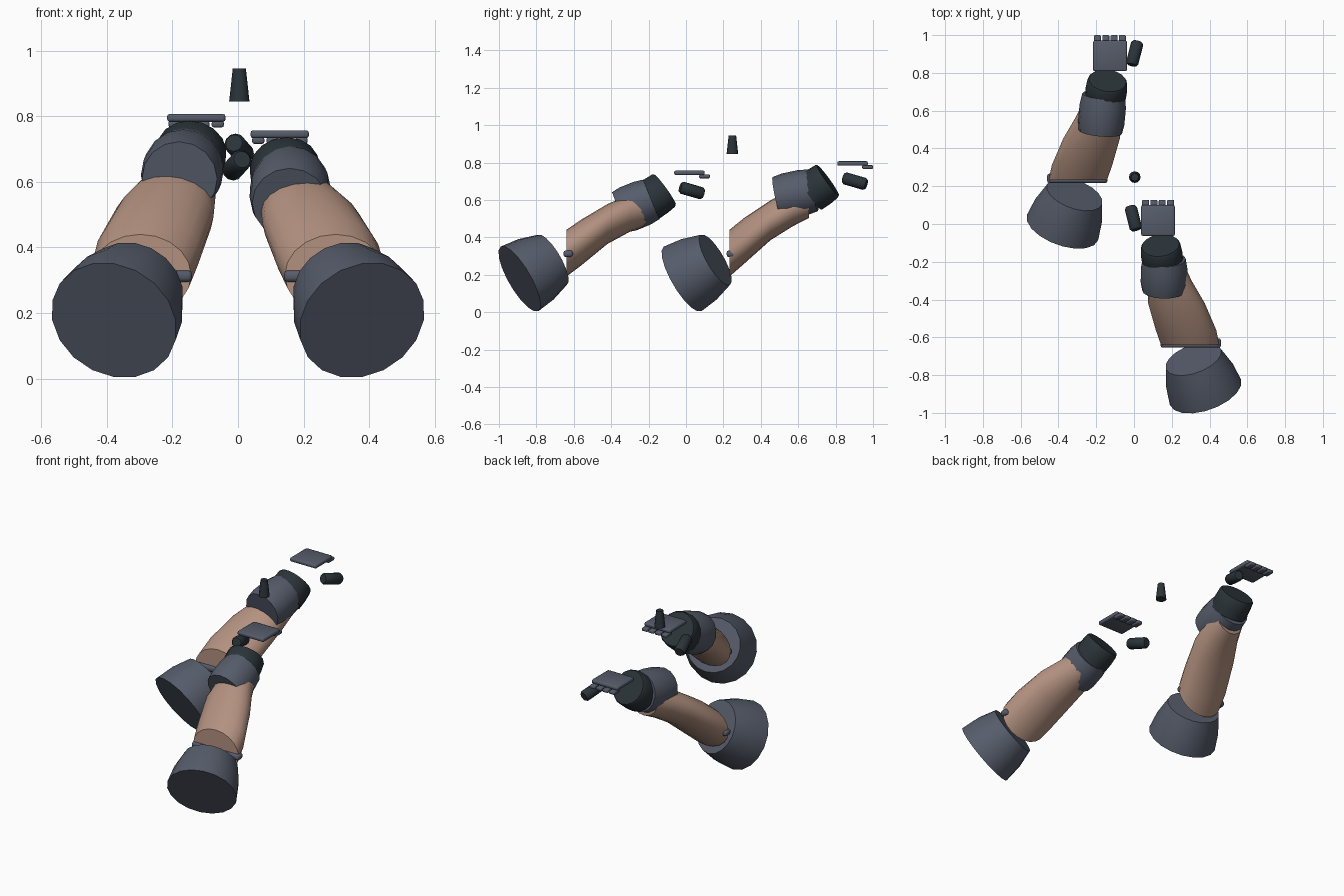
import bpy, bmesh, math
from mathutils import Vector

if "Cube" in bpy.data.objects:
    bpy.data.objects.remove(bpy.data.objects["Cube"])


def material(name, rgb):
    m = bpy.data.materials.new(name)
    m.use_nodes = True
    m.diffuse_color = (*rgb, 1)
    m.node_tree.nodes["Principled BSDF"].inputs["Base Color"].default_value = (*rgb, 1)
    return m


skin = material("skin", (0.45, 0.285, 0.215))
grey = material("slate grey", (0.092, 0.107, 0.145))
black = material("charcoal", (0.024, 0.034, 0.041))


def finish(name, bm, mat, angle=40):
    bmesh.ops.recalc_face_normals(bm, faces=bm.faces)
    me = bpy.data.meshes.new(name)
    bm.to_mesh(me)
    bm.free()
    me.materials.append(mat)
    ob = bpy.data.objects.new(name, me)
    bpy.context.collection.objects.link(ob)
    bpy.ops.object.select_all(action="DESELECT")
    ob.select_set(True)
    bpy.context.view_layer.objects.active = ob
    bpy.ops.object.shade_smooth_by_angle(angle=math.radians(angle))
    return ob


def loft(name, rings, mat):
    """Skin a list of closed rings and cap both ends."""
    bm = bmesh.new()
    loops = [[bm.verts.new(p) for p in ring] for ring in rings]
    n = len(loops[0])
    for a, b in zip(loops, loops[1:]):
        for i in range(n):
            j = (i + 1) % n
            bm.faces.new((a[i], a[j], b[j], b[i]))
    bm.faces.new(loops[0])
    bm.faces.new(loops[-1])
    return finish(name, bm, mat)


def turned(name, start, end, profile, mat, sides=16):
    """Round part along start-end; profile holds (fraction, radius)."""
    start, end = Vector(start), Vector(end)
    axis = end - start
    u = axis.cross(Vector((0, 0, 1)))
    u = u.normalized() if u.length > 1e-4 else Vector((1, 0, 0))
    v = u.cross(axis).normalized()
    angles = [math.tau * i / sides for i in range(sides)]
    rings = [[start + axis * t + (u * math.cos(a) + v * math.sin(a)) * r for a in angles]
             for t, r in profile]
    return loft(name, rings, mat)


def block(name, lo, hi, mat, bevel):
    bm = bmesh.new()
    bmesh.ops.create_cube(bm, size=1)
    for v in bm.verts:
        v.co = [a + (b - a) * (c + 0.5) for a, b, c in zip(lo, hi, v.co)]
    bmesh.ops.bevel(bm, geom=bm.edges[:], offset=bevel, segments=2, profile=0.5, affect="EDGES")
    return finish(name, bm, mat, 50)


# Forearm sections: y, left x, right x, bottom z, top z
FOREARM = [
    (-0.64, 0.143, 0.452, 0.19, 0.44),
    (-0.56, 0.115, 0.435, 0.25, 0.495),
    (-0.42, 0.075, 0.375, 0.365, 0.578),
    (-0.30, 0.068, 0.305, 0.43, 0.63),
    (-0.215, 0.075, 0.265, 0.463, 0.65),
]


def arm(label, side, dy, lift, cuff_start, cuff_end):
    def at(x, y, z):
        return (side * x, y + dy, z)

    def box(name, lo, hi, bevel):
        xs = sorted((side * lo[0], side * hi[0]))
        return block(label + name, (xs[0], lo[1] + dy, lo[2]), (xs[1], hi[1] + dy, hi[2]),
                     grey, bevel)

    # Rolled sleeve, elbow bar and forearm
    turned(label + "sleeve", at(0.378, -0.89, 0.178), at(0.315, -0.715, 0.28),
           [(0, 0.2), (0.5, 0.187), (1, 0.155)], grey, 18)
    box("elbow_bar", (0.14, -0.655, 0.295), (0.46, -0.605, 0.33), 0.012)
    rings = []
    for k, (y, x0, x1, z0, z1) in enumerate(FOREARM):
        up = lift * k / len(FOREARM)
        ring = []
        for i in range(20):
            a = math.tau * i / 20
            ring.append(at((x0 + x1) / 2 + (x1 - x0) / 2 * math.cos(a), y,
                           (z0 + z1) / 2 + (z1 - z0) / 2 * math.sin(a) + up))
        rings.append(ring)
    loft(label + "forearm", rings, skin)

    # Glove cuff and wrist
    turned(label + "cuff", at(*cuff_start), at(*cuff_end),
           [(0, 0.115), (0.25, 0.123), (0.7, 0.123), (1, 0.114)], grey)
    turned(label + "wrist", at(0.153, -0.21, 0.585 + lift), at(0.14, -0.113, 0.655 + lift),
           [(0, 0.108), (0.5, 0.11), (0.92, 0.106), (1, 0.1)], black)

    # Palm plate with four finger stubs
    box("palm_plate", (0.038, -0.063, 0.733 + lift), (0.216, 0.1, 0.757 + lift), 0.008)
    for i in range(4):
        x = 0.043 + i * 0.044
        box("finger_%d" % (i + 1), (x, 0.07, 0.716 + lift), (x + 0.037, 0.128, 0.736 + lift), 0.006)

    # Thumb
    turned(label + "thumb", at(0.012, -0.03, 0.668 + lift), at(-0.019, 0.092, 0.633 + lift),
           [(0, 0.026), (0.08, 0.033), (0.92, 0.033), (1, 0.026)], black, 12)


arm("left_", 1, 0, 0, (0.158, -0.352, 0.535), (0.16, -0.185, 0.603))
arm("right_", -1, 0.872, 0.05, (0.178, -0.385, 0.61), (0.16, -0.19, 0.652))

# Floating tapered peg
turned("peg", (0.004, 0.248, 0.845), (0.004, 0.248, 0.945), [(0, 0.031), (1, 0.02)], black, 12)
